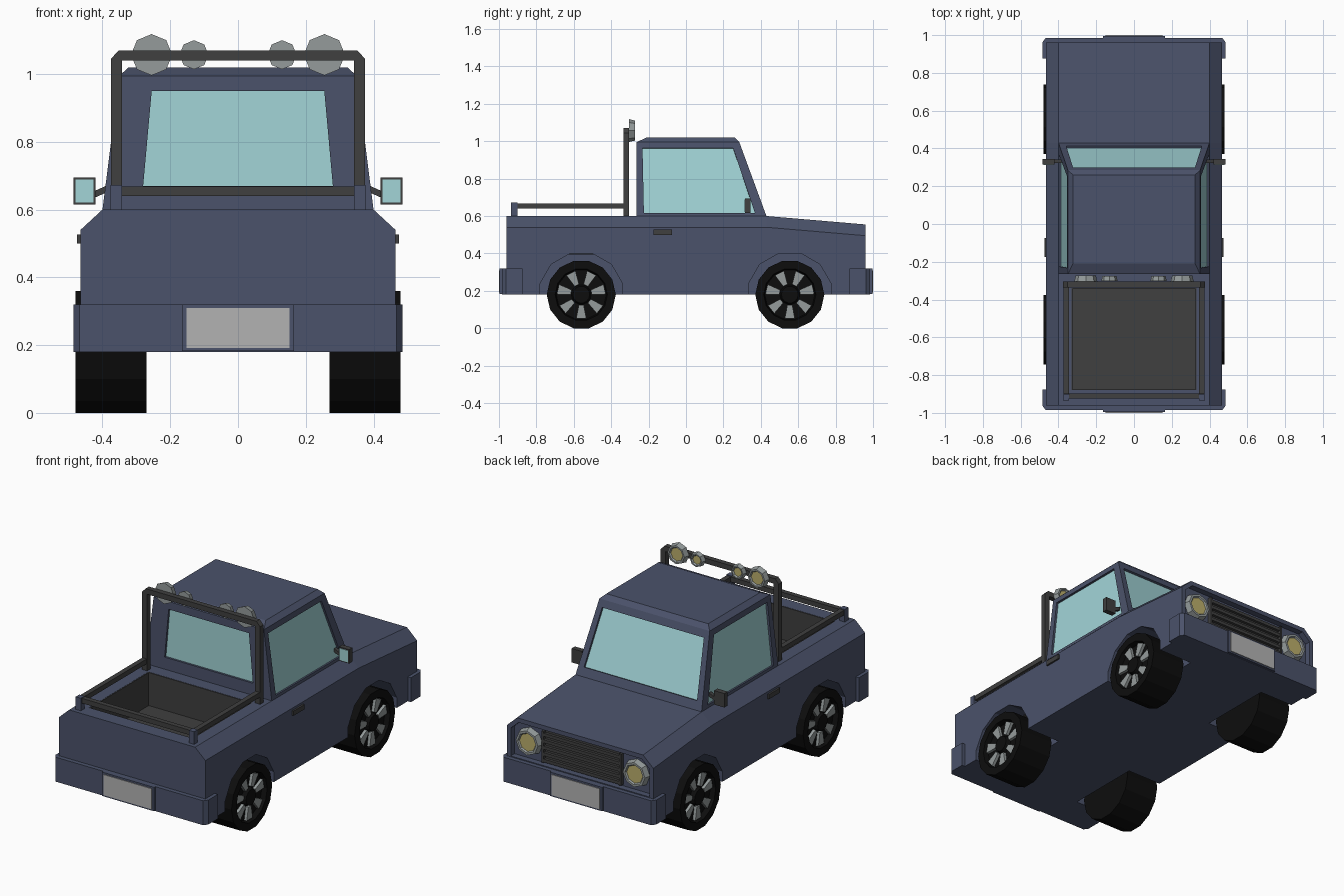
import bpy, bmesh, math
from mathutils import Matrix, Vector

if "Cube" in bpy.data.objects:
    bpy.data.objects.remove(bpy.data.objects["Cube"])


def material(name, *rgb):
    m = bpy.data.materials.new(name)
    m.diffuse_color = (*rgb, 1)
    m.use_nodes = True
    m.node_tree.nodes["Principled BSDF"].inputs["Base Color"].default_value = m.diffuse_color
    return m


PAINT = material("blue_paint", 0.07, 0.085, 0.145)
DARK = material("dark_trim", 0.05, 0.05, 0.05)
TYRE = material("tyre_black", 0.004, 0.004, 0.004)
GLASS = material("window_glass", 0.36, 0.66, 0.68)
METAL = material("grey_metal", 0.3, 0.33, 0.33)
LAMP = material("lamp_yellow", 0.5, 0.43, 0.15)
PLATE = material("plate_grey", 0.45, 0.45, 0.45)


def finish(name, bm, *mats, recalc=True):
    if recalc:
        bmesh.ops.recalc_face_normals(bm, faces=bm.faces)
    me = bpy.data.meshes.new(name)
    bm.to_mesh(me)
    bm.free()
    ob = bpy.data.objects.new(name, me)
    for m in mats:
        me.materials.append(m)
    bpy.context.collection.objects.link(ob)
    return ob


def boxes(name, mat, *bounds):
    """Boxes given as (x0, x1, y0, y1, z0, z1)."""
    bm = bmesh.new()
    for b in bounds:
        size = [abs(b[i + 1] - b[i]) for i in (0, 2, 4)]
        mid = [(b[i + 1] + b[i]) / 2 for i in (0, 2, 4)]
        bmesh.ops.create_cube(bm, size=1, matrix=Matrix.Translation(mid) @ Matrix.Diagonal((*size, 1)))
    return finish(name, bm, mat)


def prism(name, mat, pts, lo, hi, axis):
    """Extrude a profile: (x, z) points along y, or (x, y) points along z, or (y, z) along x."""
    put = {"x": lambda p, t: (t, p[0], p[1]), "y": lambda p, t: (p[0], t, p[1]),
           "z": lambda p, t: (p[0], p[1], t)}[axis]
    bm = bmesh.new()
    a, b = ([bm.verts.new(put(p, t)) for p in pts] for t in (lo, hi))
    bm.faces.new(a)
    bm.faces.new(b)
    for i in range(len(pts)):
        j = (i + 1) % len(pts)
        bm.faces.new((a[i], a[j], b[j], b[i]))
    return finish(name, bm, mat)


def mirrored(pts):
    return pts + [(-x, y) for x, y in reversed(pts)]


def cut(ob, cutter):
    mod = ob.modifiers.new("cut", "BOOLEAN")
    mod.operation, mod.solver, mod.object = "DIFFERENCE", "EXACT", cutter
    bpy.context.view_layer.update()
    me = bpy.data.meshes.new_from_object(ob.evaluated_get(bpy.context.evaluated_depsgraph_get()))
    ob.modifiers.clear()
    ob.data = me
    bpy.data.objects.remove(cutter)


def drum(sides, r_back, r_front, depth, rim, sink):
    """Disc along local z with a recessed front; the recess gets material 1."""
    bm = bmesh.new()
    bmesh.ops.create_cone(bm, cap_ends=True, segments=sides, radius1=r_back, radius2=r_front, depth=depth)
    bm.normal_update()
    top = max(bm.faces, key=lambda f: f.calc_center_median().z)
    bmesh.ops.inset_individual(bm, faces=[top], thickness=rim, depth=0)
    bmesh.ops.inset_individual(bm, faces=[top], thickness=0.006, depth=-sink)
    top.material_index = 1
    return bm


# Lower body: three cross-sections joined, hood sloping towards +y
bm = bmesh.new()
rings = [[bm.verts.new((x, y, z)) for x, z in mirrored([(0.465, 0.18), (0.465, top - 0.06), (0.40, top)])]
         for y, top in ((-0.96, 0.60), (0.43, 0.60), (0.96, 0.555))]
bm.faces.new(rings[0])
bm.faces.new(rings[2])
for a, b in zip(rings, rings[1:]):
    for i in range(6):
        j = (i + 1) % 6
        bm.faces.new((a[i], a[j], b[j], b[i]))
body = finish("body", bm, PAINT)

# Wheel wells, bed opening and grille recess
arch = [(0.228 * math.sin(math.radians(15 + 30 * k)), 0.18 + 0.228 * math.cos(math.radians(15 + 30 * k)))
        for k in range(12)]
for s in (1, -1):
    for y in (-0.56, 0.555):
        cut(body, prism("well_cutter", PAINT, [(y + u, z) for u, z in arch], s * 0.25, s * 0.6, "x"))
cut(body, boxes("bed_cutter", PAINT, (-0.33, 0.33, -0.88, -0.34, 0.40, 0.8)))
cut(body, prism("grille_cutter", PAINT, mirrored([(0.44, 0.325), (0.44, 0.485), (0.39, 0.53)]), 0.925, 1.1, "y"))

# Bed liner
boxes("bed_liner", DARK, (-0.33, 0.33, -0.88, -0.34, 0.395, 0.41),
      (-0.332, -0.325, -0.88, -0.34, 0.40, 0.599), (0.325, 0.332, -0.88, -0.34, 0.40, 0.599),
      (-0.325, 0.325, -0.882, -0.875, 0.40, 0.599), (-0.325, 0.325, -0.345, -0.338, 0.40, 0.599))

# Cab with recessed windows
bm = bmesh.new()


def ring(hx, y0, y1, z):
    return [bm.verts.new(p) for p in ((-hx, y0, z), (hx, y0, z), (hx, y1, z), (-hx, y1, z))]


low, mid, top = ring(0.40, -0.265, 0.43, 0.60), ring(0.35, -0.265, 0.285, 0.995), ring(0.323, -0.21, 0.26, 1.02)
bm.faces.new(top)
# Window margins as fractions of each side: u0, u1, v0, v1
windows = [(0.142, 0.858, 0.175, 0.886), (0.058, 0.92, 0.04, 0.92),
           (0.045, 0.955, 0.12, 0.90), (0.08, 0.942, 0.04, 0.92)]
for i, (u0, u1, v0, v1) in enumerate(windows):
    j = (i + 1) % 4
    bm.faces.new((mid[i], mid[j], top[j], top[i]))
    outer = [low[i], low[j], mid[j], mid[i]]
    c = [v.co for v in outer]
    inward = -(c[1] - c[0]).cross(c[3] - c[0]).normalized() * 0.012
    pos = [c[0].lerp(c[1], u).lerp(c[3].lerp(c[2], u), v) for u, v in ((u0, v0), (u1, v0), (u1, v1), (u0, v1))]
    edge = [bm.verts.new(p) for p in pos]
    pane = [bm.verts.new(p + inward) for p in pos]
    for a, b in ((outer, edge), (edge, pane)):
        for k in range(4):
            n = (k + 1) % 4
            bm.faces.new((a[k], a[n], b[n], b[k]))
    bm.faces.new(pane).material_index = 1
finish("cab", bm, PAINT, GLASS, recalc=False)

# Bumpers wrapping the corners, with blank plates
for s, end in ((1, "front"), (-1, "rear")):
    outline = [(0.465, 0.875), (0.485, 0.875), (0.485, 0.962), (0.468, 0.985)]
    inner = [(-0.465, 0.96), (0.465, 0.96)]
    pts = mirrored(outline) + inner
    prism(end + "_bumper", PAINT, [(x, s * y) for x, y in pts], 0.18, 0.32, "z")
    boxes(end + "_plate_frame", PAINT, (-0.165, 0.165, s * 0.98, s * 0.996, 0.183, 0.32))
    boxes(end + "_plate", PLATE, (-0.152, 0.152, s * 0.99, s * 1.0, 0.192, 0.31))

# Wheels with seven spokes
for s, side in ((1, "right"), (-1, "left")):
    for y, end in ((-0.56, "rear"), (0.555, "front")):
        r = 0.18 / math.cos(math.pi / 14)
        bm = drum(14, r, r, 0.21, 0.045, 0.03)
        for f in bm.faces:
            f.material_index = 0
        bmesh.ops.create_cone(bm, cap_ends=True, segments=14, radius1=0.055, radius2=0.045, depth=0.03,
                              matrix=Matrix.Translation((0, 0, 0.085)))
        for k in range(7):
            rot = Matrix.Rotation(k * math.tau / 7, 4, "Z")
            a, b = ([bm.verts.new(rot @ Vector((px, py, z))) for px, py in
                     ((0.055, -0.013), (0.128, -0.027), (0.128, 0.027), (0.055, 0.013))] for z in (0.07, 0.092))
            faces = [bm.faces.new(a), bm.faces.new(b)]
            faces += [bm.faces.new((a[i], a[(i + 1) % 4], b[(i + 1) % 4], b[i])) for i in range(4)]
            for f in faces:
                f.material_index = 1
        turn = Matrix.Rotation(s * math.pi / 2, 4, "Y") @ Matrix.Rotation(0 if s > 0 else math.pi, 4, "Z")
        bm.transform(Matrix.Translation((s * 0.375, y, 0.18)) @ turn)
        finish(f"{end}_{side}_wheel", bm, TYRE, METAL)

# Grille: back panel, frame and slats
boxes("grille", DARK, (-0.245, 0.245, 0.92, 0.932, 0.335, 0.515),
      *[(-0.245, 0.245, 0.93, 0.948, z, z + 0.018) for z in (0.338, 0.375, 0.412, 0.449, 0.486)],
      (-0.252, -0.24, 0.92, 0.95, 0.335, 0.515), (0.24, 0.252, 0.92, 0.95, 0.335, 0.515))

# Headlights and roll-bar lamps, all facing +y
for s, side in ((1, "right"), (-1, "left")):
    for name, x, y, z, r, d in (("headlight", 0.34, 0.94, 0.425, 0.08, 0.036),
                                ("large_roof_lamp", 0.255, -0.289, 1.057, 0.061, 0.032),
                                ("small_roof_lamp", 0.13, -0.289, 1.057, 0.043, 0.026)):
        bm = drum(8, r, r * 0.88, d, r * 0.16, 0.008)
        bm.transform(Matrix.Translation((s * x, y, z)) @ Matrix.Rotation(-math.pi / 2, 4, "X"))
        finish(f"{side}_{name}", bm, METAL, LAMP)

# Roll bar, bed rails and rail posts
prism("roll_bar", DARK, mirrored([(0.343, 0.60), (0.375, 0.60), (0.375, 1.045), (0.352, 1.07)])
      + [(-0.343, 0.60), (-0.343, 1.04), (0.343, 1.04)], -0.335, -0.305, "y")
boxes("bed_rails", DARK, (-0.345, 0.345, -0.925, -0.897, 0.64, 0.668),
      *[(s * 0.345, s * 0.373, -0.90, -0.33, 0.64, 0.668) for s in (1, -1)])
boxes("rail_posts", PAINT, *[(s * 0.343, s * 0.376, -0.935, -0.902, 0.60, 0.672) for s in (1, -1)])

# Door mirrors and handles
for s, side in ((1, "right"), (-1, "left")):
    boxes(side + "_mirror", DARK, (s * 0.42, s * 0.485, 0.315, 0.345, 0.615, 0.695))
    boxes(side + "_mirror_glass", GLASS, (s * 0.426, s * 0.479, 0.312, 0.32, 0.621, 0.689))
    prism(side + "_mirror_arm", DARK, [(s * x, z) for x, z in
          ((0.385, 0.672), (0.385, 0.652), (0.43, 0.632), (0.43, 0.652))], 0.322, 0.342, "y")
    boxes(side + "_door_handle", DARK, (s * 0.46, s * 0.475, -0.175, -0.075, 0.50, 0.527))
